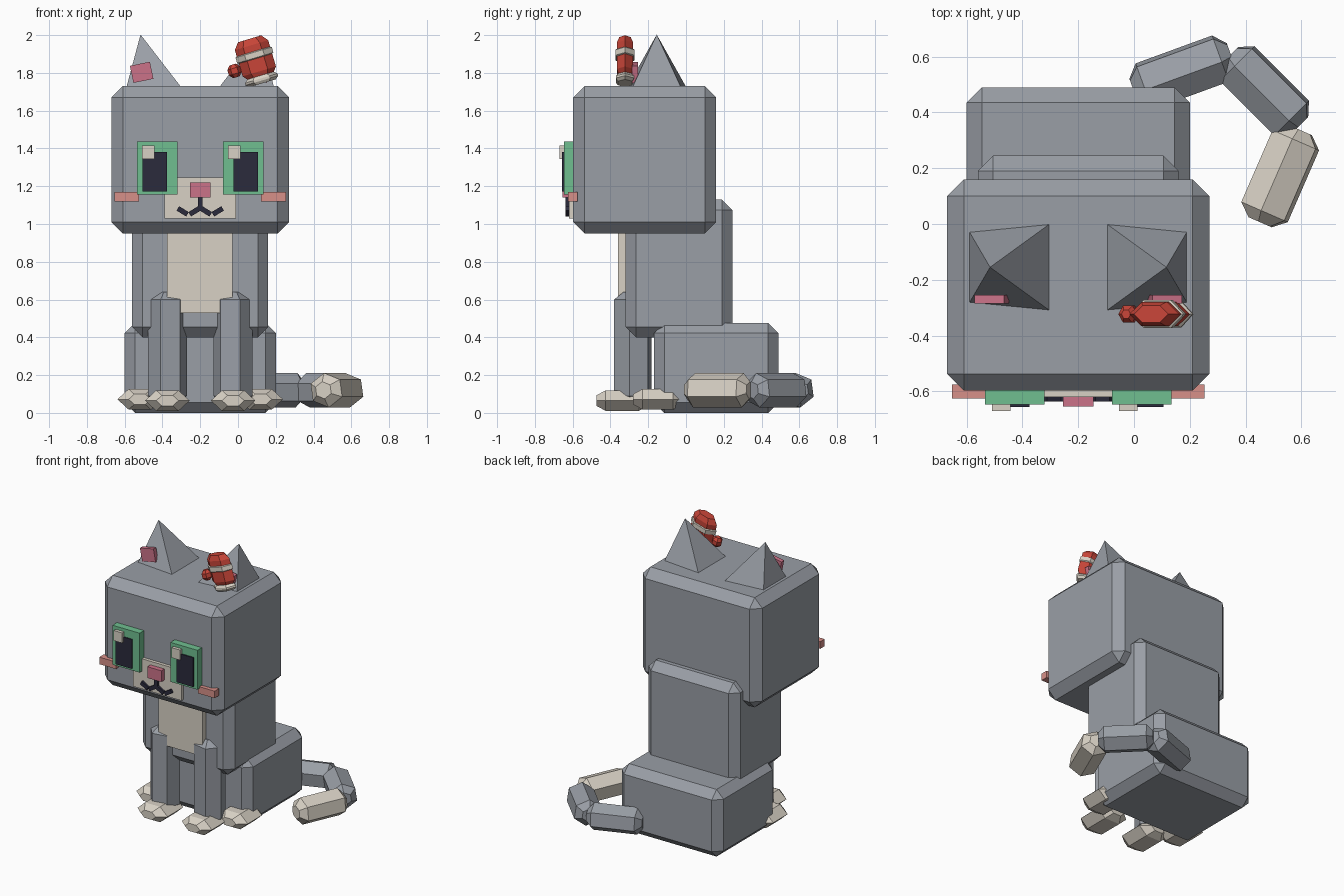
import bpy, bmesh, math
from mathutils import Vector, Matrix

if "Cube" in bpy.data.objects:
    bpy.data.objects.remove(bpy.data.objects["Cube"])

CX = -0.2  # mirror plane of the body


def material(name, rgb):
    m = bpy.data.materials.new(name)
    m.diffuse_color = (*rgb, 1)
    m.use_nodes = True
    m.node_tree.nodes["Principled BSDF"].inputs["Base Color"].default_value = m.diffuse_color
    return m


GREY = material("grey fur", (0.32, 0.343, 0.38))
CREAM = material("cream fur", (0.69, 0.64, 0.56))
GREEN = material("eye green", (0.16, 0.52, 0.28))
DARK = material("dark", (0.024, 0.024, 0.045))
PINK = material("pink", (0.60, 0.17, 0.25))
BLUSH = material("blush", (0.68, 0.28, 0.25))
RED = material("red", (0.58, 0.06, 0.04))


def finish(name, bm, mat):
    bmesh.ops.recalc_face_normals(bm, faces=bm.faces)
    me = bpy.data.meshes.new(name)
    bm.to_mesh(me)
    bm.free()
    me.materials.append(mat)
    ob = bpy.data.objects.new(name, me)
    bpy.context.collection.objects.link(ob)
    return ob


def box(name, x, y, z, mat, bevel=0.0, tilt=0.0):
    """Box from ranges, optionally chamfered and turned about y."""
    bm = bmesh.new()
    bmesh.ops.create_cube(bm, size=1)
    bmesh.ops.scale(bm, vec=(x[1] - x[0], y[1] - y[0], z[1] - z[0]), verts=bm.verts)
    if bevel:
        bmesh.ops.bevel(bm, geom=bm.edges[:], offset=bevel, segments=1,
                        profile=0.5, affect='EDGES')
    mid = Vector((sum(x) / 2, sum(y) / 2, sum(z) / 2))
    bmesh.ops.transform(bm, matrix=Matrix.Translation(mid) @ Matrix.Rotation(tilt, 4, 'Y'),
                        verts=bm.verts)
    return finish(name, bm, mat)


def capsule(name, a, b, ru, rv, mat, up=(0, 0, 1), phase=0, cap=0.04, end=0.5):
    """Six-sided bar from a to b with tapered ends."""
    a, b = Vector(a), Vector(b)
    d = (b - a).normalized()
    side = d.cross(Vector(up)).normalized()
    up = side.cross(d)
    bm = bmesh.new()
    rings = []
    for c, s in ((a - d * cap, end), (a, 1), (b, 1), (b + d * cap, end)):
        ring = []
        for k in range(6):
            t = math.radians(phase + 60 * k)
            ring.append(bm.verts.new(c + s * (up * rv * math.cos(t) + side * ru * math.sin(t))))
        rings.append(ring)
    for r0, r1 in zip(rings, rings[1:]):
        for k in range(6):
            bm.faces.new((r0[k], r0[k - 1], r1[k - 1], r1[k]))
    bm.faces.new(rings[0])
    bm.faces.new(rings[-1])
    return finish(name, bm, mat)


def ear(name, s):
    """Four-sided pyramid leaning outwards."""
    bm = bmesh.new()
    bmesh.ops.create_cone(bm, cap_ends=True, segments=4, radius1=0.217, radius2=0, depth=0.31,
                          matrix=Matrix.Translation((0, 0, 0.155)) @ Matrix.Rotation(math.pi / 4, 4, 'Z'))
    m = Matrix.Translation((CX + s * 0.255, -0.155, 1.699)) @ Matrix.Rotation(s * 0.198, 4, 'Y')
    bmesh.ops.transform(bm, matrix=m, verts=bm.verts)
    return finish(name, bm, GREY)


def span(c, w):
    return (c - w / 2, c + w / 2)


# Body masses
box("head", (-0.67, 0.27), (-0.597, 0.16), (0.95, 1.73), GREY, 0.06)
box("torso", (-0.56, 0.16), (-0.32, 0.245), (0.4, 1.13), GREY, 0.055)
box("haunches", (-0.6, 0.2), (-0.17, 0.49), (0.0, 0.477), GREY, 0.055)
box("chest_patch", (-0.375, -0.028), (-0.36, -0.30), (0.53, 1.0), CREAM)

# Muzzle, nose and mouth
box("muzzle", (-0.39, -0.01), (-0.62, -0.58), (1.03, 1.245), CREAM)
box("nose", span(CX, 0.11), (-0.655, -0.61), (1.14, 1.22), PINK)
box("mouth_stem", span(CX, 0.026), (-0.637, -0.61), (1.07, 1.145), DARK)

for s, side in ((-1, "left"), (1, "right")):
    # Legs and paws
    lx = CX + s * 0.174
    capsule(f"{side}_front_leg", (lx, -0.282, 0.09), (lx, -0.282, 0.6), 0.105, 0.105, GREY,
            up=(0, -1, 0), phase=-20 * -s if s > 0 else 40)
    capsule(f"{side}_front_paw", (lx, -0.425, 0.065), (lx, -0.25, 0.065), 0.118, 0.063, CREAM,
            phase=30, cap=0.05)
    hx = CX + s * 0.32
    capsule(f"{side}_hind_paw", (hx, -0.23, 0.072), (hx, -0.07, 0.072), 0.118, 0.063, CREAM,
            phase=30, cap=0.05)
    # Ears
    ear(f"{side}_ear", s)
    box(f"{side}_inner_ear", span(CX + s * 0.31, 0.108), (-0.285, -0.255), span(1.803, 0.092),
        PINK, tilt=s * 0.2)
    # Eyes and cheeks
    ex = CX + s * 0.2275
    box(f"{side}_iris", span(ex, 0.213), (-0.647, -0.58), (1.157, 1.437), GREEN)
    box(f"{side}_pupil", span(CX + s * 0.24, 0.13), (-0.656, -0.62), (1.172, 1.38), DARK)
    box(f"{side}_eye_glint", span(ex - 0.048, 0.066), (-0.67, -0.64), (1.343, 1.415), CREAM)
    box(f"{side}_cheek", span(CX + s * 0.388, 0.13), (-0.625, -0.575), (1.12, 1.17), BLUSH)
    # Mouth curls
    box(f"{side}_mouth_inner", span(CX + s * 0.03, 0.06), (-0.637, -0.61), span(1.067, 0.027),
        DARK, tilt=s * 0.55)
    box(f"{side}_mouth_outer", span(CX + s * 0.093, 0.06), (-0.637, -0.61), span(1.067, 0.027),
        DARK, tilt=-s * 0.55)

# Tail curling forward on the right
T = 0.12
capsule("tail_base", (0.036, 0.493, T), (0.31, 0.593, T), 0.095, 0.092, GREY, phase=8)
capsule("tail_middle", (0.37, 0.575, T), (0.565, 0.38, T), 0.095, 0.092, GREY, phase=8)
capsule("tail_tip", (0.58, 0.30, T), (0.468, 0.043, T), 0.098, 0.092, CREAM, phase=8)

# Striped ornament beside the right ear
base, axis = Vector((0.127, -0.323, 1.76)), Vector((-0.285, 0, 0.958))
across = Vector((0.958, 0, 0.285))


def ornament(name, t0, t1, ru, rv, mat, cap, end=0.6):
    capsule(name, base + axis * t0, base + axis * t1, ru, rv, mat, up=(0, 1, 0),
            phase=30, cap=cap, end=end)


ornament("ornament_base", 0.0, 0.012, 0.09, 0.055, CREAM, 0.015, 0.8)
ornament("ornament_body", 0.05, 0.195, 0.092, 0.05, RED, 0.035, 0.7)
ornament("ornament_band", 0.125, 0.155, 0.1, 0.058, CREAM, 0.005, 0.9)
knob = base + axis * 0.09 - across * 0.125
capsule("ornament_knob", knob - axis * 0.015, knob + axis * 0.015, 0.035, 0.035, RED,
        up=(0, 1, 0), phase=30, cap=0.02)
